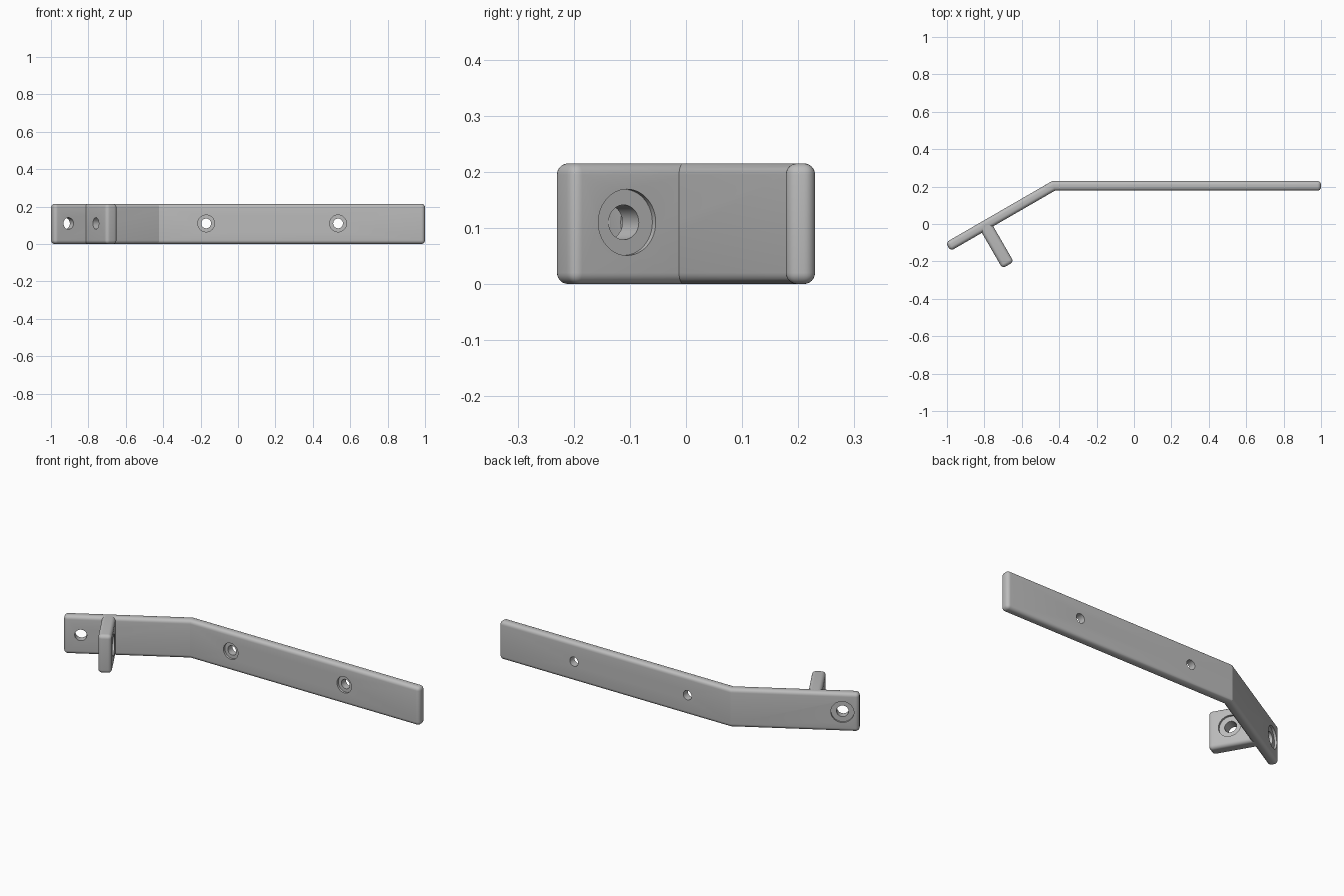
import bpy, bmesh
from math import radians, sin, cos, tan
from mathutils import Vector

cube = bpy.data.objects.get("Cube")
if cube:
    bpy.data.objects.remove(cube, do_unlink=True)

HEIGHT, THICK, ROUND = 0.215, 0.052, 0.02
ANGLE = radians(30)
ALONG = Vector((-cos(ANGLE), -sin(ANGLE), 0))    # bent arm, bend to tip
OUT = Vector((sin(ANGLE), -cos(ANGLE), 0))       # bent arm, front normal

grey = bpy.data.materials.new("plain grey")
grey.use_nodes = True
grey.diffuse_color = (0.5, 0.5, 0.5, 1)
grey.node_tree.nodes["Principled BSDF"].inputs["Base Color"].default_value = (0.5, 0.5, 0.5, 1)


def plate(name, outline, sharp):
    """Extrude an outline upward and round every edge outside the sharp corners."""
    bm = bmesh.new()
    base = bm.faces.new([bm.verts.new((p[0], p[1], 0)) for p in outline])
    top = bmesh.ops.extrude_face_region(bm, geom=[base])["geom"]
    bmesh.ops.translate(bm, vec=(0, 0, HEIGHT),
                        verts=[v for v in top if isinstance(v, bmesh.types.BMVert)])
    bmesh.ops.recalc_face_normals(bm, faces=bm.faces)

    def is_sharp(edge):
        return all(any((Vector((p[0], p[1])) - v.co.xy).length < 1e-4 for p in sharp)
                   for v in edge.verts)
    edges = [e for e in bm.edges if not is_sharp(e)]
    bmesh.ops.bevel(bm, geom=edges, offset=ROUND, segments=6, profile=0.5,
                    affect='EDGES', clamp_overlap=False)
    mesh = bpy.data.meshes.new(name)
    bm.to_mesh(mesh)
    bm.free()
    mesh.materials.append(grey)
    ob = bpy.data.objects.new(name, mesh)
    bpy.context.collection.objects.link(ob)
    return ob


def cut(ob, centre, axis, radius, depth):
    """Subtract a cylinder that reaches the given depth below a face."""
    length = depth + 0.05
    bpy.ops.mesh.primitive_cylinder_add(
        vertices=48, radius=radius, depth=length,
        location=centre + axis * (0.05 - depth) / 2,
        rotation=axis.to_track_quat('Z', 'Y').to_euler())
    cutter = bpy.context.object
    cutter.hide_render = True
    cutter.data.materials.append(grey)
    mod = ob.modifiers.new("hole", 'BOOLEAN')
    mod.operation, mod.solver, mod.object = 'DIFFERENCE', 'EXACT', cutter
    bpy.context.view_layer.objects.active = ob
    bpy.ops.object.modifier_apply(modifier=mod.name)
    bpy.data.objects.remove(cutter, do_unlink=True)


def screw_hole(ob, x, y, axis, bore, head, z=0.11):
    """Through hole with a shallow recess for the screw head."""
    centre = Vector((x, y, z))
    cut(ob, centre, axis, head, 0.012)
    cut(ob, centre, axis, bore, 0.12)


# Bent bar
inner = Vector((-0.423, 0.178, 0))
outer = inner + Vector((-THICK * tan(ANGLE / 2), THICK, 0))
tip = outer + ALONG * 0.658
bar = plate("bent_bar",
            [(1, 0.178), (1, 0.23), outer, tip, tip + OUT * THICK, inner],
            [inner, outer])
for x in (-0.17, 0.535):
    screw_hole(bar, x, 0.178, Vector((0, -1, 0)), 0.026, 0.045)
back = Vector((-0.906, -0.101, 0)) - OUT * THICK
screw_hole(bar, back.x, back.y, -OUT, 0.031, 0.059)

# Short tab standing square to the arm, its root sunk into the bar
root = Vector((-0.754, -0.01, 0)) - OUT * 0.02
end = root + OUT * 0.242
side = ALONG * 0.07
tab = plate("side_tab", [root, end, end + side, root + side], [root, root + side])
screw_hole(tab, -0.699, -0.105, -ALONG, 0.031, 0.059)

# Smooth rounded edges, crisp bend and hole rims
for ob in (bar, tab):
    bpy.ops.object.select_all(action='DESELECT')
    ob.select_set(True)
    bpy.context.view_layer.objects.active = ob
    bpy.ops.object.shade_smooth_by_angle(angle=radians(20))
